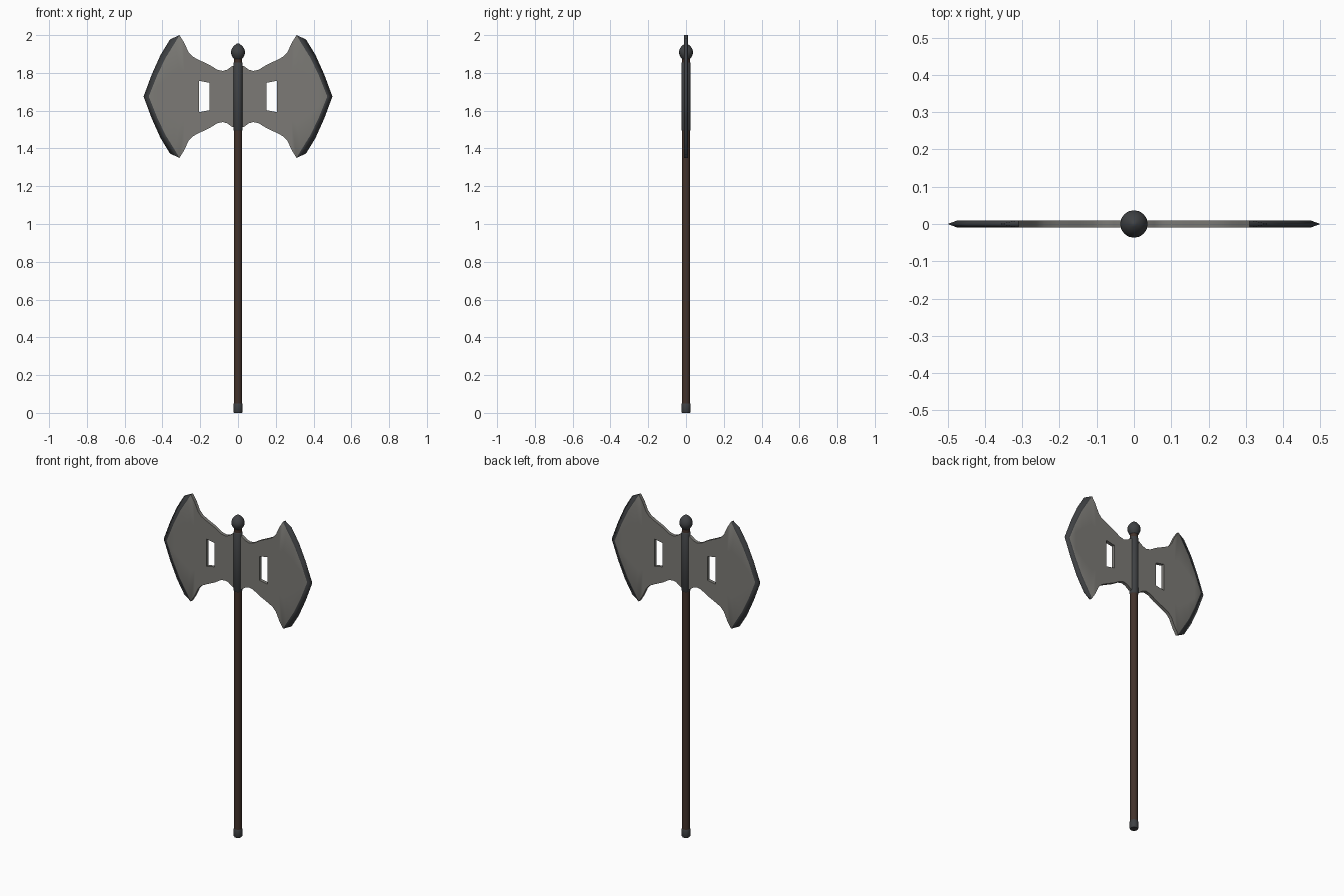
import bpy, bmesh, math

if "Cube" in bpy.data.objects:
    bpy.data.objects.remove(bpy.data.objects["Cube"])


def material(name, rgb):
    m = bpy.data.materials.new(name)
    m.diffuse_color = (*rgb, 1)
    m.use_nodes = True
    m.node_tree.nodes["Principled BSDF"].inputs["Base Color"].default_value = m.diffuse_color
    return m


steel = material("grey_steel", (0.20, 0.195, 0.18))
dark = material("dark_iron", (0.05, 0.053, 0.057))
wood = material("dark_wood", (0.055, 0.032, 0.024))


def finish(name, bm, mats):
    me = bpy.data.meshes.new(name)
    bm.to_mesh(me)
    bm.free()
    for m in mats:
        me.materials.append(m)
    ob = bpy.data.objects.new(name, me)
    bpy.context.collection.objects.link(ob)
    bpy.ops.object.select_all(action='DESELECT')
    ob.select_set(True)
    bpy.context.view_layer.objects.active = ob
    bpy.ops.object.shade_smooth_by_angle(angle=math.radians(35))
    return ob


def lathe(name, profile, mat, sides=16):
    """Closed turned part from (radius, z) points, bottom to top."""
    bm = bmesh.new()
    rings = [[bm.verts.new((r * math.cos(2 * math.pi * i / sides),
                            r * math.sin(2 * math.pi * i / sides), z))
              for i in range(sides)] for r, z in profile]
    for a, b in zip(rings, rings[1:]):
        for i in range(sides):
            j = (i + 1) % sides
            bm.faces.new((a[i], a[j], b[j], b[i]))
    bm.faces.new(rings[0][::-1])
    bm.faces.new(rings[-1])
    return finish(name, bm, [mat])


# Shaft, iron fittings and top knob
lathe("shaft", [(0.022, 0.04), (0.022, 1.885)], wood)
lathe("butt_cap", [(0.021, 0), (0.024, 0.005), (0.024, 0.045), (0.022, 0.05)], dark)
lathe("head_sleeve", [(0.022, 1.495), (0.025, 1.50), (0.025, 1.85), (0.022, 1.855)], dark)
lathe("top_knob", [(0.02, 1.872), (0.030, 1.885), (0.036, 1.9), (0.037, 1.913),
                   (0.032, 1.93), (0.021, 1.944), (0.008, 1.954), (0.002, 1.956)], dark)

# Double blade: one eighth is built, then mirrored across x, y and z
T = 0.01
top_edge = [(0, .165), (.03, .162), (.055, .143), (.08, .135), (.11, .142), (.15, .167),
            (.206, .193), (.24, .211), (.262, .235), (.285, .285), (.31, .325)]
inner = [(.31, .325), (.335, .283), (.384, .204), (.428, .112), (.473, 0)]
outer = [(.31, .325), (.36, .302), (.41, .220), (.456, .118), (.5, 0)]
hole = {.15: .072, .206: .083}

bm = bmesh.new()
cache = {}


def face(pts, mat=0):
    vs = []
    for p in pts:
        key = tuple(round(c, 5) for c in p)
        if key not in cache:
            cache[key] = bm.verts.new(key)
        if cache[key] not in vs:
            vs.append(cache[key])
    bm.faces.new(vs).material_index = mat


def split(x, top):
    return hole.get(x, top * 0.45)


# flat cheek, leaving the window open
columns = top_edge + inner[1:]
for (xa, za), (xb, zb) in zip(columns, columns[1:]):
    ha, hb = split(xa, za), split(xb, zb)
    if not (xa in hole and xb in hole):
        face([(xa, -T, 0), (xb, -T, 0), (xb, -T, hb), (xa, -T, ha)])
    face([(xa, -T, ha), (xb, -T, hb), (xb, -T, zb), (xa, -T, za)])
# rim
for (xa, za), (xb, zb) in zip(top_edge, top_edge[1:]):
    face([(xa, -T, za), (xb, -T, zb), (xb, 0, zb), (xa, 0, za)])
# dark sharpened edge
for a, b, c, d in zip(inner, inner[1:], outer[1:], outer):
    face([(a[0], -T, a[1]), (b[0], -T, b[1]), (c[0], 0, c[1]), (d[0], 0, d[1])], 1)
# window walls
(xa, za), (xb, zb) = hole.items()
face([(xa, -T, 0), (xa, 0, 0), (xa, 0, za), (xa, -T, za)])
face([(xb, -T, zb), (xb, 0, zb), (xb, 0, 0), (xb, -T, 0)])
face([(xa, -T, za), (xa, 0, za), (xb, 0, zb), (xb, -T, zb)])

blade = finish("double_blade", bm, [steel, dark])
blade.location.z = 1.675
mir = blade.modifiers.new("mirror", 'MIRROR')
mir.use_axis = (True, True, True)
mir.use_clip = True
mir.merge_threshold = 0.0005
